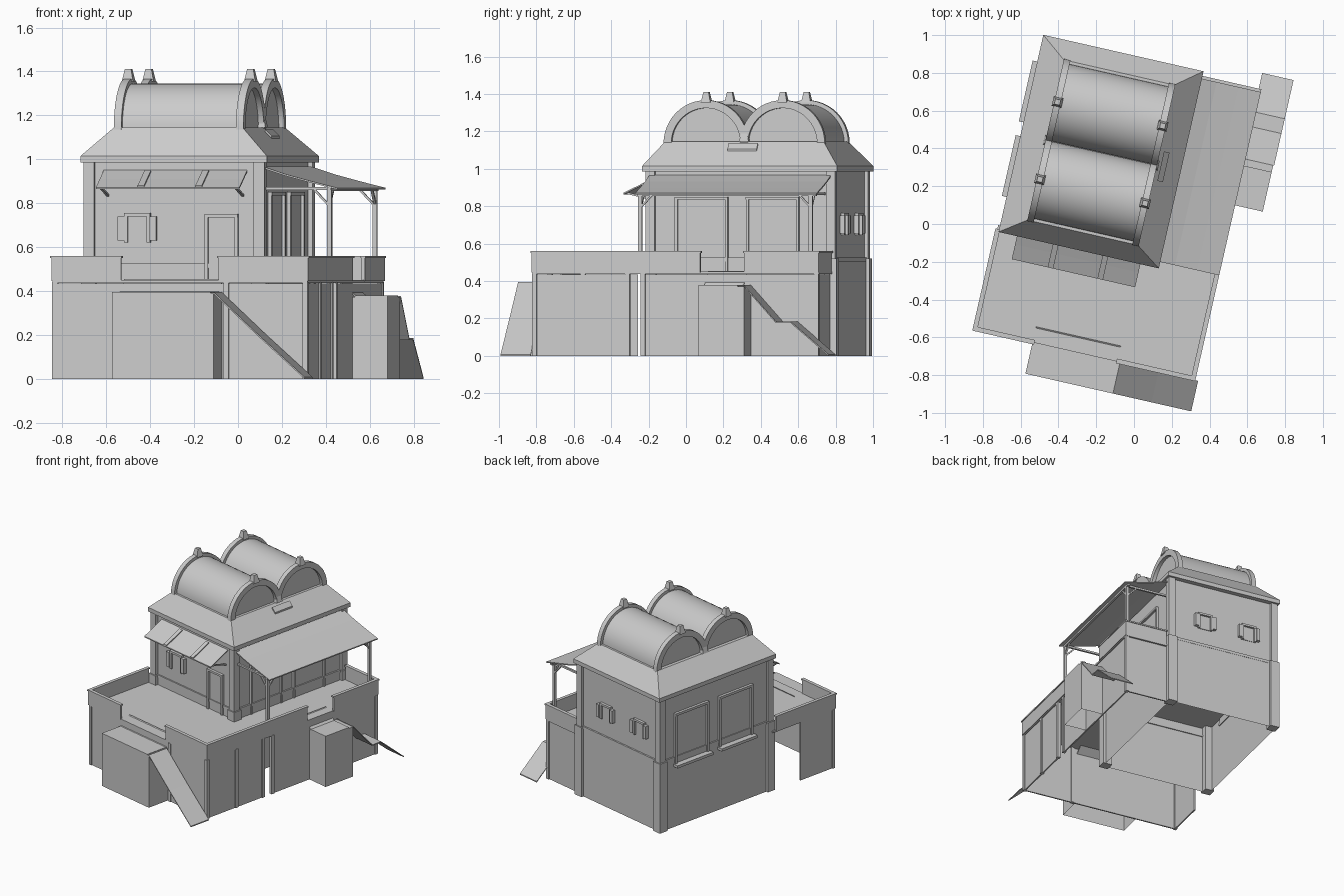
import bpy, bmesh, math
from mathutils import Matrix

if "Cube" in bpy.data.objects:
    bpy.data.objects.remove(bpy.data.objects["Cube"])

# The whole building is laid out square, then turned about z
ROT = Matrix.Rotation(math.radians(-12.8), 4, 'Z')


def make(name, verts, faces, smooth=False):
    me = bpy.data.meshes.new(name)
    me.from_pydata(verts, [], faces)
    bm = bmesh.new()
    bm.from_mesh(me)
    bmesh.ops.recalc_face_normals(bm, faces=bm.faces)
    bm.to_mesh(me)
    bm.free()
    me.transform(ROT)
    ob = bpy.data.objects.new(name, me)
    bpy.context.collection.objects.link(ob)
    if smooth:
        bpy.context.view_layer.objects.active = ob
        ob.select_set(True)
        bpy.ops.object.shade_smooth_by_angle(angle=math.radians(35))
        ob.select_set(False)
    return ob


def frustum(name, low, high, z0, z1, caps=True):
    def ring(r, z):
        return [(r[0], r[2], z), (r[1], r[2], z), (r[1], r[3], z), (r[0], r[3], z)]
    faces = [(i, (i + 1) % 4, (i + 1) % 4 + 4, i + 4) for i in range(4)]
    faces.append((4, 5, 6, 7))
    if caps:
        faces.append((3, 2, 1, 0))
    return make(name, ring(low, z0) + ring(high, z1), faces)


def box(name, x0, x1, y0, y1, z0, z1, caps=True):
    r = (x0, x1, y0, y1)
    return frustum(name, r, r, z0, z1, caps)


def sheet(name, profile, a, b, axis, t=0.008):
    """Thin bent slab: profile of (run, z), swept from a to b along axis."""
    ring = list(profile) + [(r, z - t) for r, z in reversed(profile)]
    n = len(ring)
    if axis == 'x':
        vs = [(s, r, z) for s in (a, b) for r, z in ring]
    else:
        vs = [(r, s, z) for s in (a, b) for r, z in ring]
    m = len(profile)
    faces = [(i, (i + 1) % n, (i + 1) % n + n, i + n) for i in range(n)]
    for o in (0, n):
        faces += [(o + i, o + i + 1, o + n - 2 - i, o + n - 1 - i) for i in range(m - 1)]
    return make(name, vs, faces)


def wall_box(name, side, c, w, z0, z1, d0, d1):
    """Box on a wall: c = centre along it, w = width, d = depth outward."""
    a, b = c - w / 2, c + w / 2
    if side == 'front':
        box(name, a, b, -0.165 - d1, -0.165 - d0, z0, z1)
    elif side == 'back':
        box(name, a, b, 0.835 + d0, 0.835 + d1, z0, z1)
    elif side == 'left':
        box(name, -0.665 - d1, -0.665 - d0, a, b, z0, z1)
    else:
        box(name, 0.145 + d0, 0.145 + d1, a, b, z0, z1)


def framed(name, side, c, w, z0, z1, f=0.015, sill=0.0):
    wall_box(name + "_panel", side, c, w, z0, z1, 0, 0.004)
    for s in (-1, 1):
        wall_box(name + "_jamb", side, c + s * (w - f) / 2, f, z0, z1, 0, 0.018)
    wall_box(name + "_lintel", side, c, w, z1 - f, z1, 0, 0.02)
    if sill:
        wall_box(name + "_sill", side, c, w + 0.02, z0 - 0.015, z0 + 0.005, 0, sill)


# House body: lower storey, upper storey, corner pillars, string course
box("lower_storey", -0.672, 0.155, -0.172, 0.845, 0, 0.51, False)
box("upper_storey", -0.665, 0.145, -0.165, 0.835, 0.51, 0.99, False)
for px in (-0.685, 0.11):
    for py in (-0.19, 0.80):
        box("lower_pillar", px - 0.004, px + 0.064, py - 0.004, py + 0.064, 0, 0.52)
        box("upper_pillar", px + 0.005, px + 0.055, py + 0.005, py + 0.055, 0.52, 0.99)
box("string_course", -0.675, 0.157, -0.175, 0.847, 0.505, 0.525)

# Doors and windows
framed("front_door", 'front', -0.037, 0.155, 0.45, 0.75)
framed("front_window", 'front', -0.43, 0.12, 0.62, 0.755)
for s in (-1, 1):
    wall_box("front_shutter", 'front', -0.43 + s * 0.075, 0.03, 0.63, 0.74, 0, 0.025)
for c in (0.12, 0.51):
    framed("side_door", 'right', c, 0.29, 0.45, 0.85)
for c in (0.155, 0.56):
    framed("left_window", 'left', c, 0.31, 0.47, 0.85, 0.018, 0.05)
for c in (-0.12, -0.46):
    framed("back_window", 'back', c, 0.11, 0.645, 0.765)
    for s in (-1, 1):
        wall_box("back_shutter", 'back', c + s * 0.068, 0.026, 0.655, 0.75, 0, 0.025)

# Hipped roof with eave slab and a vent in the right slope
eave = (-0.69, 0.18, -0.20, 0.87)
box("eave_slab", *eave, 0.985, 1.015)
frustum("hip_roof", eave, (-0.555, 0.045, -0.105, 0.765), 1.015, 1.145, False)
sheet("roof_vent", [(0.10, 1.107), (0.07, 1.137)], 0.25, 0.41, 'y', 0.012)


def arch(name, x0, x1, cy, r_out, r_in, z, n=24):
    """Half-round vault, solid when r_in is 0, otherwise an arched rim."""
    def arc(r):
        return [(cy + r * math.cos(math.pi * i / n), z + r * math.sin(math.pi * i / n))
                for i in range(n + 1)]
    prof = arc(r_out) + (arc(r_in)[::-1] if r_in else [])
    k = len(prof)
    vs = [(x, y, h) for x in (x0, x1) for y, h in prof]
    faces = [(i, (i + 1) % k, (i + 1) % k + k, i + k) for i in range(k)]
    for o in (0, k):
        if r_in:
            faces += [(o + i, o + i + 1, o + k - 2 - i, o + k - 1 - i) for i in range(n)]
        else:
            faces.append(tuple(range(o, o + k)))
    make(name, vs, faces, True)


# Twin barrel vaults, end rims and finials
for cy in (0.12, 0.54):
    arch("barrel_vault", -0.53, 0.025, cy, 0.21, 0, 1.135)
    for x in (-0.555, 0.015):
        arch("vault_rim", x, x + 0.035, cy, 0.232, 0.19, 1.135)
for cy, z in ((0.12, 1.355), (0.33, 1.145), (0.54, 1.355)):
    for x in (-0.538, 0.033):
        frustum("finial", (x - 0.026, x + 0.026, cy - 0.026, cy + 0.026),
                (x - 0.014, x + 0.014, cy - 0.014, cy + 0.014), z, z + 0.057)

# Terrace deck, L-shaped round the front and right of the house
box("front_deck", -0.70, 0.49, -0.73, -0.165, 0.437, 0.45)
box("side_deck", 0.145, 0.49, -0.165, 0.84, 0.437, 0.45)


def parapet(x0, x1, y0, y1):
    box("parapet", x0, x1, y0, y1, 0.445, 0.55)
    e = 0.005
    box("parapet_cap", x0 - e, x1 + e, y0 - e, y1 + e, 0.55, 0.56)


parapet(-0.705, -0.38, -0.735, -0.72)
parapet(0.075, 0.495, -0.735, -0.72)
parapet(-0.705, -0.69, -0.72, -0.19)
parapet(0.48, 0.495, -0.72, 0.19)
parapet(0.48, 0.495, 0.43, 0.84)
parapet(0.18, 0.48, 0.825, 0.84)

# Walls and posts carrying the terrace
for x0, x1, y0, y1 in ((-0.69, -0.38, -0.725, -0.715), (-0.38, 0.09, -0.725, -0.715),
                       (0.09, 0.48, -0.725, -0.715), (-0.695, -0.685, -0.725, -0.42),
                       (0.475, 0.485, -0.725, -0.20), (0.475, 0.485, -0.135, 0.83),
                       (0.16, 0.48, 0.82, 0.83)):
    box("terrace_wall", x0, x1, y0, y1, 0, 0.435)
for x, y in ((-0.69, -0.72), (0.48, -0.72), (0.48, -0.455), (0.48, -0.21),
             (0.48, -0.125), (0.48, 0.825), (0.11, -0.72)):
    box("terrace_post", x - 0.012, x + 0.012, y - 0.012, y + 0.012, 0, 0.44)

# Front landing, its sloping step up, and the stair ramp
box("front_landing", -0.385, 0.09, -0.90, -0.725, 0, 0.39, False)
sheet("front_step", [(-0.90, 0.395), (-0.73, 0.395), (-0.645, 0.455)], -0.385, 0.075, 'x')
sheet("front_stair", [(0.09, 0.395), (0.30, 0.20), (0.515, 0.008)], -0.90, -0.735, 'y')

# Right landing and its two-flight stair
box("side_landing", 0.48, 0.65, 0.215, 0.466, 0, 0.372, False)
sheet("side_step", [(0.415, 0.455), (0.50, 0.38), (0.65, 0.38)], 0.215, 0.43, 'y')
sheet("side_stair", [(0.466, 0.378), (0.64, 0.185), (0.72, 0.185), (0.93, 0.008)],
      0.485, 0.655, 'x')

# Side awning on posts with a beam and braces
sheet("side_awning", [(0.15, 0.968), (0.26, 0.932), (0.38, 0.90), (0.50, 0.87)],
      -0.165, 0.83, 'y')
box("awning_beam", 0.452, 0.47, -0.16, 0.82, 0.855, 0.872)
for y in (-0.145, 0.79):
    box("awning_post", 0.451, 0.471, y - 0.01, y + 0.01, 0.45, 0.86)
    box("awning_rail", 0.145, 0.46, y - 0.007, y + 0.007, 0.86, 0.874)
    sheet("awning_brace", [(0.39, 0.868), (0.455, 0.80)], y - 0.006, y + 0.006, 'y', 0.014)
    s = 1 if y < 0 else -1
    sheet("awning_brace", [(y, 0.80), (y + s * 0.065, 0.868)], 0.455, 0.467, 'x', 0.014)

# Front awning with two patches
sheet("front_awning", [(-0.165, 0.95), (-0.245, 0.91), (-0.325, 0.872)], -0.59, 0.08, 'x')
for x in (-0.395, -0.125):
    sheet("awning_patch", [(-0.18, 0.951), (-0.325, 0.881)], x, x + 0.03, 'x')
for x in (-0.57, 0.06):
    sheet("awning_bracket", [(-0.165, 0.84), (-0.31, 0.876)], x - 0.006, x + 0.006, 'x', 0.01)
